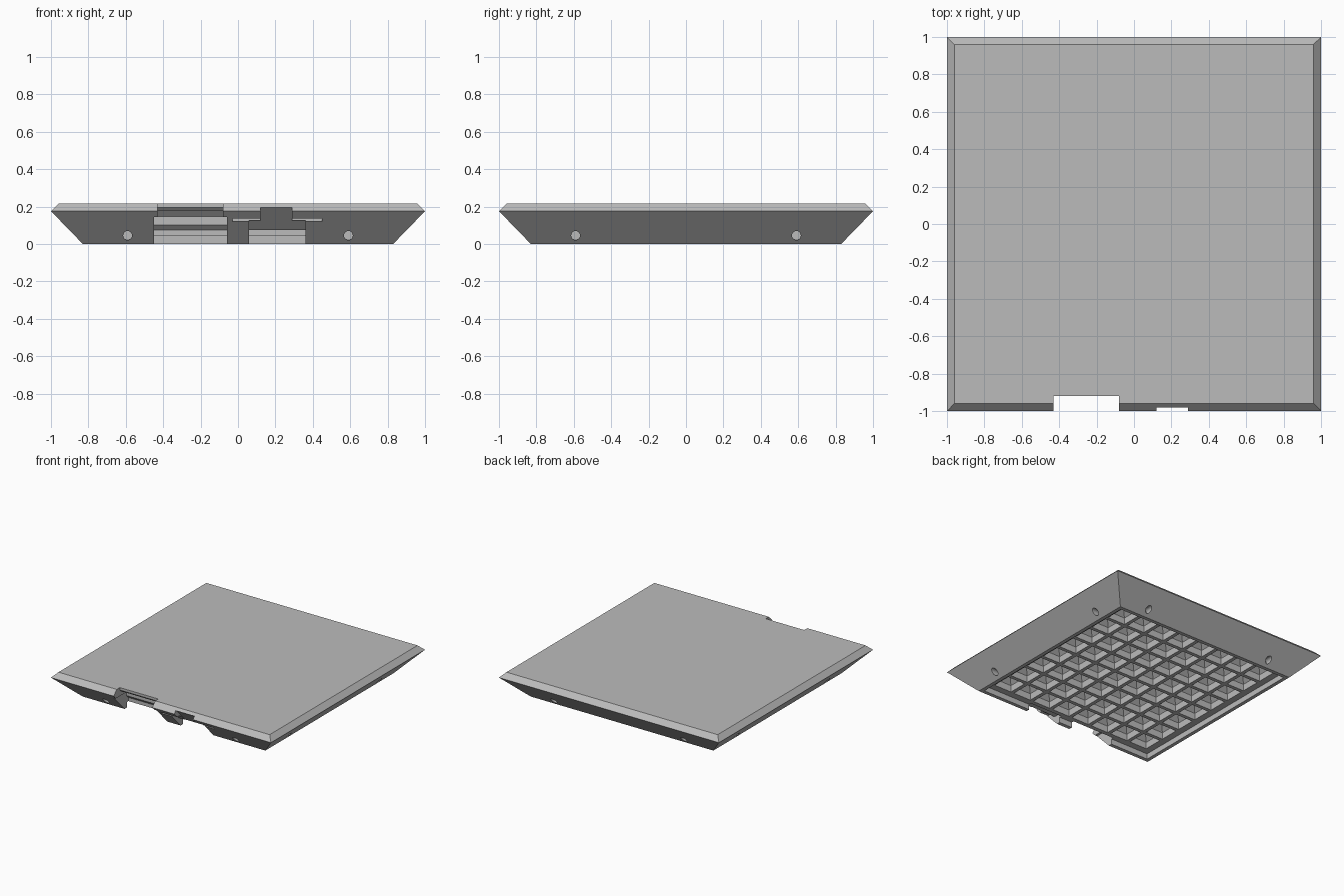
import bpy, bmesh
from math import pi
from mathutils import Matrix

cube = bpy.data.objects.get("Cube")
if cube:
    bpy.data.objects.remove(cube, do_unlink=True)

grey = bpy.data.materials.new("plain grey")
grey.use_nodes = True
GREY = (0.5, 0.5, 0.5, 1)
grey.diffuse_color = GREY
grey.node_tree.nodes["Principled BSDF"].inputs["Base Color"].default_value = GREY


def finish(bm, name):
    bmesh.ops.recalc_face_normals(bm, faces=bm.faces)
    mesh = bpy.data.meshes.new(name)
    bm.to_mesh(mesh)
    bm.free()
    mesh.materials.append(grey)
    obj = bpy.data.objects.new(name, mesh)
    bpy.context.collection.objects.link(obj)
    return obj


def loft(bm, rings):
    """Join closed rings of points and cap both ends."""
    loops = [[bm.verts.new(p) for p in ring] for ring in rings]
    n = len(loops[0])
    for a, b in zip(loops, loops[1:]):
        for i in range(n):
            j = (i + 1) % n
            bm.faces.new((a[i], a[j], b[j], b[i]))
    bm.faces.new(loops[0])
    bm.faces.new(loops[-1])


def square(half, z, cx=0, cy=0):
    return [(cx + sx * half, cy + sy * half, z)
            for sx, sy in ((-1, -1), (1, -1), (1, 1), (-1, 1))]


def slab(name, x0, x1, profile):
    """Side profile of (y, z) points stretched from x0 to x1."""
    bm = bmesh.new()
    loft(bm, [[(x, y, z) for y, z in profile] for x in (x0, x1)])
    return finish(bm, name)


def cut(target, cutter):
    mod = target.modifiers.new("cut", "BOOLEAN")
    mod.operation = "DIFFERENCE"
    mod.solver = "EXACT"
    mod.object = cutter
    bpy.context.view_layer.objects.active = target
    bpy.ops.object.modifier_apply(modifier=mod.name)
    bpy.data.objects.remove(cutter, do_unlink=True)


# Flared tile with a chamfered top edge
bm = bmesh.new()
loft(bm, [square(0.83, 0), square(1, 0.175), square(0.96, 0.215)])
tile = finish(bm, "tile_body")

# Shallow recess in the underside, leaving a rim
bm = bmesh.new()
loft(bm, [square(0.80, -0.1), square(0.80, 0.045)])
cut(tile, finish(bm, "recess_cutter"))

# Grid of pockets with pyramid roofs, leaving ribs between them
COUNT, PITCH, HALF = 8, 0.19, 0.08
bm = bmesh.new()
for i in range(COUNT):
    for j in range(COUNT):
        cx, cy = ((k - (COUNT - 1) / 2) * PITCH for k in (i, j))
        loft(bm, [square(HALF, 0.03, cx, cy), square(HALF, 0.10, cx, cy),
                  square(0.005, 0.175, cx, cy)])
cut(tile, finish(bm, "pocket_cutter"))

# Peg holes, two on each flank
bm = bmesh.new()
for turn in range(4):
    for x in (-0.59, 0.59):
        place = (Matrix.Rotation(turn * pi / 2, 4, "Z")
                 @ Matrix.Translation((x, -0.92, 0.045))
                 @ Matrix.Rotation(pi / 2, 4, "X"))
        bmesh.ops.create_cone(bm, cap_ends=True, segments=20, radius1=0.024,
                              radius2=0.024, depth=0.2, matrix=place)
cut(tile, finish(bm, "hole_cutter"))

# Wide stepped notch in the front edge
cut(tile, slab("wide_notch_low", -0.45, -0.06, [
    (-1.2, -0.1), (-0.78, -0.1), (-0.78, 0.075), (-0.805, 0.10),
    (-0.805, 0.145), (-1.2, 0.145)]))
cut(tile, slab("wide_notch_high", -0.43, -0.08, [
    (-1.2, 0.13), (-0.81, 0.13), (-0.81, 0.147), (-0.84, 0.18),
    (-0.905, 0.18), (-0.92, 0.195), (-0.92, 0.3), (-1.2, 0.3)]))

# Narrow notch with a sloped channel and side slots
cut(tile, slab("narrow_notch_low", 0.06, 0.36, [
    (-1.2, -0.1), (-0.78, -0.1), (-0.78, 0.075), (-0.86, 0.075),
    (-0.91, 0.125), (-1.2, 0.125)]))
cut(tile, slab("narrow_notch_high", 0.12, 0.29, [
    (-1.2, 0.06), (-0.84, 0.06), (-0.975, 0.195), (-1.2, 0.195)]))
cut(tile, slab("side_slots", -0.03, 0.45, [
    (-1.2, 0.12), (-0.925, 0.12), (-0.925, 0.136), (-1.2, 0.136)]))

# One material, flat faces
tile.data.materials.clear()
tile.data.materials.append(grey)
for face in tile.data.polygons:
    face.material_index = 0
    face.use_smooth = False
